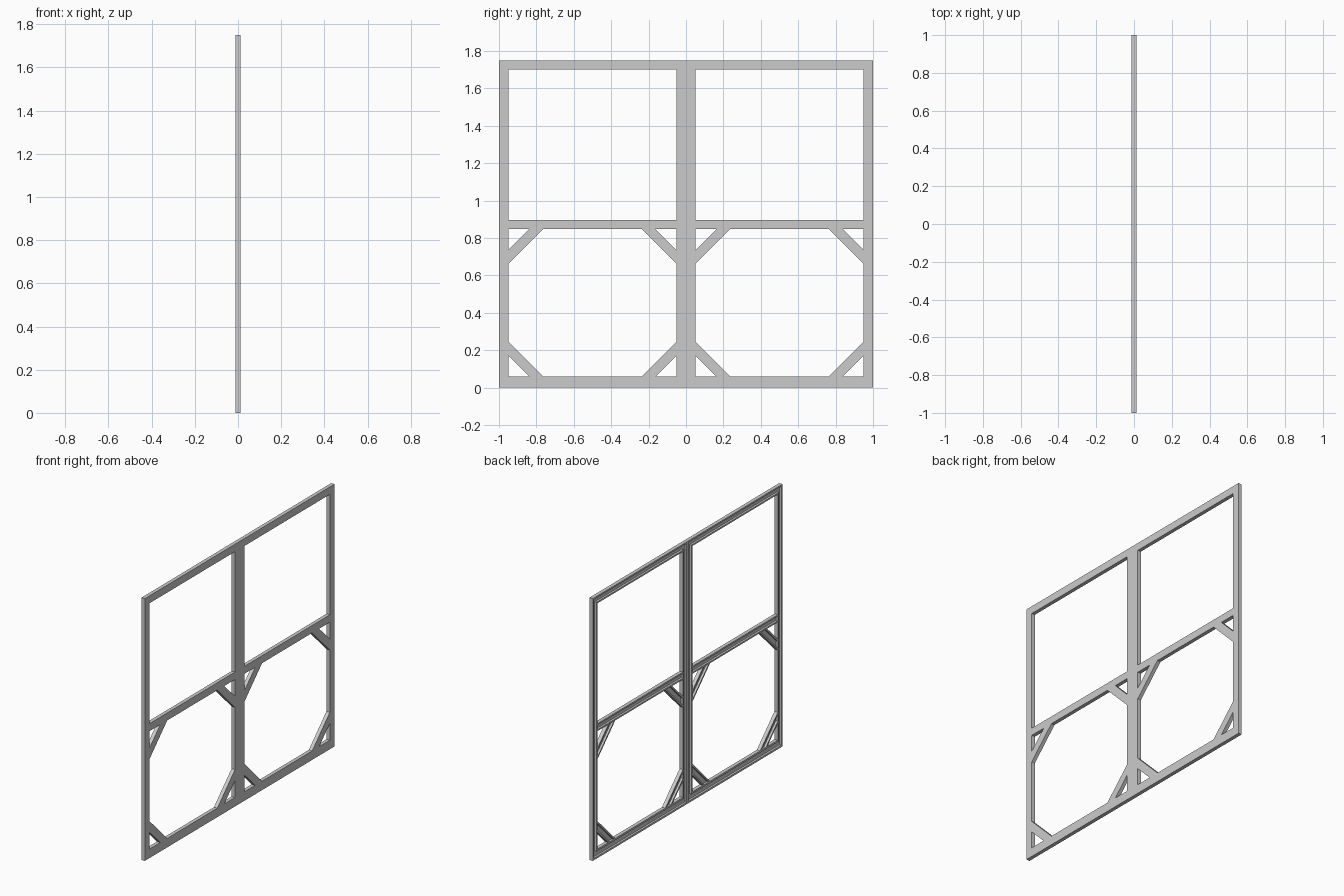
import bpy, bmesh
from mathutils import Vector

if "Cube" in bpy.data.objects:
    bpy.data.objects.remove(bpy.data.objects["Cube"])

X_FRONT, X_BACK, X_FLOOR = 0.0125, -0.0125, 0.0015   # channel depths
LIP = 0.2                                            # lip width as share of beam


def beam(name, a, b, c, d):
    """Channel beam, open towards -x: long side a-b, opposite long side d-c (y, z points).
    The mirror modifier makes the twin in the other panel."""
    bm = bmesh.new()
    section = [(0, X_FRONT), (0, X_BACK), (LIP, X_BACK), (LIP, X_FLOOR),
               (1 - LIP, X_FLOOR), (1 - LIP, X_BACK), (1, X_BACK), (1, X_FRONT)]
    rings = []
    for p, q in ((a, d), (b, c)):
        ring = []
        for t, x in section:
            y, z = Vector(p).lerp(Vector(q), t)
            ring.append(bm.verts.new((x, y, z)))
        rings.append(ring)
    n = len(section)
    for i in range(n):
        j = (i + 1) % n
        bm.faces.new((rings[0][i], rings[0][j], rings[1][j], rings[1][i]))
    for ring in rings:
        bm.faces.new(ring)
    bmesh.ops.recalc_face_normals(bm, faces=bm.faces)
    mesh = bpy.data.meshes.new(name)
    bm.to_mesh(mesh)
    bm.free()
    obj = bpy.data.objects.new(name, mesh)
    bpy.context.collection.objects.link(obj)
    mirror = obj.modifiers.new("other_panel", 'MIRROR')
    mirror.use_axis = (False, True, False)
    mirror.use_mirror_merge = False
    return obj


# Panel outline: outer and inner edges of the mitred frame
Y0, Y1, Z0, Z1 = 0.0, 1.0, 0.0, 1.75
y0, y1, z0, z1 = 0.05, 0.95, 0.06, 1.70
MID_LOW, MID_TOP = 0.847, 0.897

# Perimeter frame
beam("centre_stile", (Y0, Z0), (Y0, Z1), (y0, z1), (y0, z0))
beam("outer_stile", (Y1, Z0), (Y1, Z1), (y1, z1), (y1, z0))
beam("bottom_rail", (Y0, Z0), (Y1, Z0), (y1, z0), (y0, z0))
beam("top_rail", (Y0, Z1), (Y1, Z1), (y1, z1), (y0, z1))

# Middle rail
beam("middle_rail", (y0, MID_LOW), (y1, MID_LOW), (y1, MID_TOP), (y0, MID_TOP))

# Diagonal braces in the four corners of the lower opening
OUT, IN = 0.186, 0.112
for side, y, sy in (("centre", y0, 1), ("outer", y1, -1)):
    for level, z, sz in (("lower", z0, 1), ("upper", MID_LOW, -1)):
        beam(f"{level}_{side}_brace",
             (y, z + sz * OUT), (y + sy * OUT, z),
             (y + sy * IN, z), (y, z + sz * IN))
